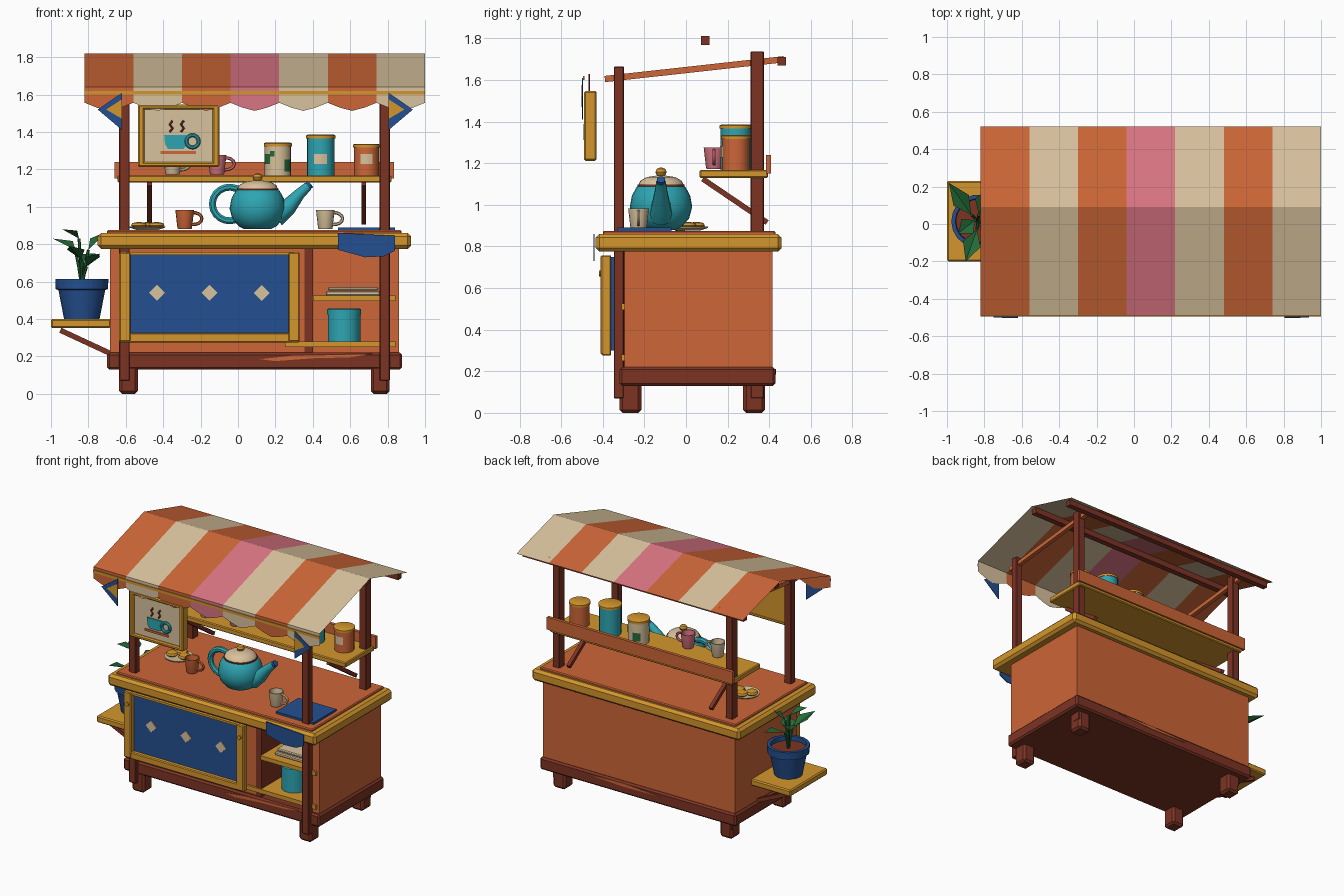
import bpy, bmesh, math
from mathutils import Vector

if "Cube" in bpy.data.objects:
    bpy.data.objects.remove(bpy.data.objects["Cube"])

def mat(name, r, g, b):
    m = bpy.data.materials.new(name)
    lin = [((c / 255 + 0.055) / 1.055) ** 2.4 for c in (r, g, b)]
    m.diffuse_color = (*lin, 1)
    m.use_nodes = True
    m.node_tree.nodes["Principled BSDF"].inputs["Base Color"].default_value = m.diffuse_color
    return m

ORANGE = mat("terracotta orange", 205, 102, 55)
CREAM = mat("cream", 217, 194, 157)
PINK = mat("rose pink", 218, 117, 130)
BROWN = mat("dark brown", 125, 52, 36)
YELLOW = mat("ochre yellow", 212, 150, 45)
BLUE = mat("deep blue", 36, 80, 145)
TEAL = mat("teal", 45, 165, 178)
GREEN = mat("leaf green", 35, 105, 55)

def finish(name, bm, mats, smooth=False, bevel=0, normals=True):
    if normals:
        bmesh.ops.recalc_face_normals(bm, faces=bm.faces)
    me = bpy.data.meshes.new(name)
    bm.to_mesh(me)
    bm.free()
    ob = bpy.data.objects.new(name, me)
    bpy.context.collection.objects.link(ob)
    for m in (mats if isinstance(mats, list) else [mats]):
        me.materials.append(m)
    if bevel:
        b = ob.modifiers.new("bevel", 'BEVEL')
        b.width, b.segments = bevel, 1
    if smooth:
        bpy.ops.object.select_all(action='DESELECT')
        ob.select_set(True)
        bpy.context.view_layer.objects.active = ob
        bpy.ops.object.shade_smooth_by_angle(angle=math.radians(40))
    return ob

def box(name, x0, x1, y0, y1, z0, z1, m, bevel=0):
    bm = bmesh.new()
    bmesh.ops.create_cube(bm, size=1)
    for v in bm.verts:
        v.co = ((x0 + x1) / 2 + v.co.x * (x1 - x0), (y0 + y1) / 2 + v.co.y * (y1 - y0),
                (z0 + z1) / 2 + v.co.z * (z1 - z0))
    return finish(name, bm, m, bevel=bevel)

def sweep(name, pts, radii, m, side=(0, 1, 0), n=8, smooth=True):
    """Tube along a planar path; n=4 gives a square beam."""
    bm, pts, side, rings = bmesh.new(), [Vector(p) for p in pts], Vector(side), []
    for i, p in enumerate(pts):
        t = (pts[min(i + 1, len(pts) - 1)] - pts[max(i - 1, 0)]).normalized()
        v = t.cross(side).normalized()
        u = v.cross(t)
        r = radii[i] if isinstance(radii, list) else radii
        rings.append([bm.verts.new(p + r * (u * math.cos(a) + v * math.sin(a)))
                      for a in [2 * math.pi * (k + 0.5) / n for k in range(n)]])
    for a, b in zip(rings, rings[1:]):
        for k in range(n):
            bm.faces.new((a[k], a[(k + 1) % n], b[(k + 1) % n], b[k]))
    bm.faces.new(rings[0])
    bm.faces.new(rings[-1])
    return finish(name, bm, m, smooth)

def beam(name, p, q, w, m, side=(1, 0, 0)):
    return sweep(name, [p, q], w * 0.7071, m, side, 4, False)

def lathe(name, loc, prof, m, n=20):
    bm, rings = bmesh.new(), []
    for r, z in prof:
        rings.append([bm.verts.new((loc[0] + r * math.cos(2 * math.pi * k / n),
                                    loc[1] + r * math.sin(2 * math.pi * k / n), loc[2] + z)) for k in range(n)])
    for a, b in zip(rings, rings[1:]):
        for k in range(n):
            bm.faces.new((a[k], a[(k + 1) % n], b[(k + 1) % n], b[k]))
    bm.faces.new(rings[0])
    bm.faces.new(rings[-1])
    return finish(name, bm, m, True)

def plate(name, xz, y, m, t=0.008):
    """Flat xz outline, front face at y."""
    bm = bmesh.new()
    f = bm.faces.new([bm.verts.new((x, y, z)) for x, z in xz])
    ext = bmesh.ops.extrude_face_region(bm, geom=[f])
    bmesh.ops.translate(bm, vec=(0, t, 0), verts=[v for v in ext["geom"] if isinstance(v, bmesh.types.BMVert)])
    return finish(name, bm, m)

def patch(name, loc, r, a0, a1, z0, z1, m):
    """Curved label on a canister."""
    bm, cols = bmesh.new(), []
    for i in range(5):
        a = math.radians(a0 + (a1 - a0) * i / 4)
        cols.append([bm.verts.new((loc[0] + r * math.cos(a), loc[1] + r * math.sin(a), loc[2] + z)) for z in (z0, z1)])
    for a, b in zip(cols, cols[1:]):
        bm.faces.new((a[0], b[0], b[1], a[1]))
    return finish(name, bm, m, True, normals=False)

def arc(cx, y, cz, rx, rz, a0, a1, n=10):
    return [(cx + rx * math.cos(math.radians(a0 + (a1 - a0) * i / n)), y,
             cz + rz * math.sin(math.radians(a0 + (a1 - a0) * i / n))) for i in range(n + 1)]

# --- Cabinet ---
box("plinth", -.70, .877, -.32, .43, .13, .22, BROWN, .012)
for x in (-.635, .71):
    for y in (-.32, .275):
        box("foot", x, x + .1, y, y + .105, 0, .15, BROWN, .015)
box("cabinet_back", -.685, .862, .395, .415, .22, .79, ORANGE)
box("cabinet_left_side", -.685, -.665, -.295, .395, .22, .79, ORANGE)
box("cabinet_right_side", .842, .862, -.295, .395, .22, .79, ORANGE)
box("cabinet_front", -.665, .36, -.295, -.275, .22, .79, ORANGE)
box("cabinet_front_strip", .76, .842, -.295, -.275, .22, .79, ORANGE)
box("divider", .355, .40, -.30, .395, .22, .79, BROWN)
box("lower_shelf", .25, .842, -.31, .395, .25, .28, YELLOW)
box("middle_shelf", .40, .842, -.31, .395, .495, .525, YELLOW)
box("counter_rim", -.75, .925, -.435, .46, .775, .86, YELLOW, .018)
box("counter_top", -.70, .875, -.40, .43, .85, .875, ORANGE, .006)
plate("worn_paint_front", [(.12, .185), (.3, .205), (.72, .215), (.6, .195), (.4, .19), (.2, .175)], -.323, ORANGE, .005)
plate("worn_paint_back", [(-.1, .19), (.2, .21), (.5, .2), (.2, .185)], .428, ORANGE, .005)

# --- Sliding door ---
box("door_panel", -.60, .30, -.375, -.345, .30, .75, BLUE)
for x in (-.635, .27):
    box("door_stile", x, x + .06, -.41, -.36, .28, .757, YELLOW, .006)
    sweep("door_peg", [(x + .03, -.40, .67), (x + .03, -.418, .67)], .015, YELLOW, (1, 0, 0))
box("door_bottom_rail", -.635, .33, -.405, -.36, .275, .325, YELLOW, .006)
box("door_top_rail", -.60, .30, -.405, -.36, .742, .757, YELLOW)
for x in (-.433, -.153, .127):
    plate("door_diamond", [(x - .043, .54), (x, .497), (x + .043, .54), (x, .583)], -.381, CREAM)

# --- Posts and roof frame ---
for x in (-.635, .757):
    box("front_post", x, x + .055, -.347, -.298, .07, 1.665, BROWN, .004)
    box("back_post", x, x + .055, .31, .375, .07, 1.738, BROWN, .004)
    beam("rafter", (x + .027, -.39, 1.605), (x + .027, .47, 1.70), .03, ORANGE)
beam("ridge_beam", (-.80, .092, 1.79), (.98, .092, 1.79), .042, BROWN, (0, 1, 0))
beam("rear_purlin", (-.80, .46, 1.69), (.98, .46, 1.69), .04, BROWN, (0, 1, 0))

# --- Striped canopy with scalloped valance ---
bm = bmesh.new()
w = 1.82 / 7
stripes = [0, 1, 0, 2, 1, 0, 1]
for i, s in enumerate(stripes):
    a, b = -.82 + i * w, -.82 + (i + 1) * w
    scallop = [(a + w * t, -.488, z) for t, z in ((0, 1.556), (.25, 1.53), (.5, 1.513), (.75, 1.53), (1, 1.556))]
    for poly in ([(a, -.488, 1.64), (b, -.488, 1.64), (b, .09, 1.82), (a, .09, 1.82)],
                 [(a, .09, 1.82), (b, .09, 1.82), (b, .52, 1.70), (a, .52, 1.70)],
                 scallop + [(b, -.488, 1.64), (a, -.488, 1.64)]):
        f = bm.faces.new([bm.verts.new(p) for p in poly])
        f.material_index = s
bmesh.ops.remove_doubles(bm, verts=bm.verts, dist=.0005)
finish("canopy", bm, [ORANGE, CREAM, PINK], normals=False)
box("valance_trim", -.82, 1.0, -.494, -.489, 1.60, 1.62, YELLOW)

# --- Corner pennants ---
for x, d in ((-.62, -1), (.805, 1)):
    plate("pennant", [(x, 1.61), (x + .13 * d, 1.52), (x, 1.41)], -.499, BLUE, .004)
    plate("pennant_inset", [(x, 1.575), (x + .085 * d, 1.52), (x, 1.47)], -.502, YELLOW, .003)

# --- Hanging sign with cup picture ---
box("sign_board", -.51, -.125, -.475, -.44, 1.23, 1.53, CREAM)
box("sign_back", -.52, -.115, -.445, -.432, 1.22, 1.54, YELLOW)
for x in (-.535, -.135):
    box("sign_side_frame", x, x + .035, -.49, -.43, 1.212, 1.548, YELLOW, .008)
for z in (1.212, 1.52):
    box("sign_rail", -.535, -.10, -.49, -.43, z, z + .028, YELLOW, .008)
for x in (-.46, -.175):
    sweep("sign_cord", [(x, -.465, 1.54), (x, -.465, 1.63)], .005, BROWN, n=6)
plate("sign_cup", [(-.375, 1.31), (-.29, 1.31), (-.27, 1.335), (-.265, 1.385), (-.395, 1.385), (-.39, 1.335)], -.483, TEAL)
sweep("sign_cup_handle", arc(-.243, -.482, 1.35, .033, .033, 0, 360, 16), .011, TEAL)
plate("sign_saucer", [(-.415, 1.283), (-.225, 1.283), (-.225, 1.298), (-.415, 1.298)], -.483, ORANGE)
for x in (-.365, -.305):
    sweep("sign_steam", [(x, -.478, 1.40), (x + .015, -.478, 1.42), (x, -.478, 1.44), (x + .015, -.478, 1.46)], .006, BROWN, n=6)

# --- Back shelf ---
box("back_shelf", -.645, .82, .065, .395, 1.13, 1.168, YELLOW, .006)
box("back_shelf_rail", -.66, .835, .385, .408, 1.15, 1.24, ORANGE)
for x in (-.473, .672):
    beam("shelf_bracket", (x, .08, 1.125), (x, .39, .915), .026, BROWN)

# --- Canisters ---
for x, r, h, m in ((.213, .07, .175, CREAM), (.442, .073, .218, TEAL), (.687, .066, .168, ORANGE)):
    loc = (x, .24, 1.168)
    lathe("canister", loc, [(r, 0), (r, h - .02)], m)
    lathe("canister_lid", loc, [(r + .005, h - .02), (r + .005, h - .004), (r - .003, h)], YELLOW)
    if m != CREAM:
        patch("canister_label", loc, r + .004, -117, -63, .06, .115, CREAM)
    else:
        for a0, a1, z0, z1 in ((-165, -125, .06, .115), (-125, -105, .1, .13), (-60, -20, .02, .085),
                               (20, 60, .07, .12), (90, 135, .03, .09)):
            patch("canister_leaf", loc, r + .003, a0, a1, z0, z1, GREEN)
lathe("stored_canister", (.567, -.16, .28), [(.087, 0), (.087, .145)], TEAL)
lathe("stored_canister_lid", (.567, -.16, .28), [(.09, .145), (.09, .172), (.082, .177)], TEAL)
box("folded_cloth", .47, .76, -.25, .0, .525, .55, CREAM, .006)
box("folded_cloth_top", .48, .75, -.24, -.01, .552, .572, CREAM, .006)

# --- Mugs ---
for x, y, z, m in ((-.285, -.12, .875, ORANGE), (.467, -.228, .875, CREAM),
                   (-.112, .135, 1.168, PINK), (-.35, .135, 1.168, CREAM)):
    lathe("mug", (x, y, z), [(.036, .005), (.039, .012), (.05, .108), (.044, .108), (.034, .02)], m, 16)
    sweep("mug_handle", arc(x + .047, y, z + .062, .045, .032, -100, 100, 8), .009, m, n=6)

# --- Teapot ---
T = (.105, -.12, .875)
lathe("teapot_body", T, [(.07, .005), (.10, .02), (.135, .06), (.15, .115), (.14, .17), (.118, .21), (.10, .222)], TEAL, 24)
lathe("teapot_collar", T, [(.112, .212), (.112, .222), (.10, .226)], BROWN, 24)
lathe("teapot_lid", T, [(.108, .222), (.10, .24), (.07, .258), (.02, .266)], CREAM, 24)
lathe("teapot_knob", T, [(.008, .26), (.022, .27), (.027, .283), (.02, .298), (.006, .304)], YELLOW, 12)
sweep("teapot_spout", [(.20, -.12, .95), (.27, -.12, 1.0), (.33, -.12, 1.07), (.375, -.12, 1.11)], [.06, .045, .03, .024], TEAL, n=10)
sweep("teapot_spout_tip", [(.374, -.12, 1.109), (.388, -.12, 1.122)], .021, BLUE, n=10)
sweep("teapot_handle", arc(-.045, -.12, 1.015, .092, .09, 50, 310, 14), .02, TEAL)

# --- Plate of biscuits ---
lathe("biscuit_plate", (-.485, .01, .875), [(.06, .002), (.095, .014), (.097, .02), (.07, .014)], CREAM)
for x, y in ((-.53, .0), (-.435, .01), (-.485, .05)):
    lathe("biscuit", (x, y, .888), [(.03, 0), (.042, .012), (.035, .025), (.01, .03)], YELLOW, 14)

# --- Blue cloth over the counter edge ---
box("counter_cloth", .535, .84, -.33, -.07, .875, .89, BLUE)
plate("cloth_drape", [(.535, .86), (.84, .845), (.84, .765), (.78, .735), (.68, .73), (.535, .77)], -.445, BLUE, .006)

# --- Side shelf and potted plant ---
box("side_shelf", -1.0, -.68, -.20, .23, .352, .40, YELLOW, .008)
for y in (-.12, .15):
    beam("side_shelf_brace", (-.95, y, .34), (-.67, y, .21), .028, BROWN, (0, 1, 0))
P = (-.835, .015, .40)
lathe("plant_pot", P, [(.095, 0), (.125, .155), (.14, .16), (.142, .215), (.12, .215), (.118, .17)], BLUE, 18)
lathe("plant_soil", P, [(.119, .165), (.117, .185)], BROWN, 18)
for base, tip in (((-.85, .02, .83), (-.94, -.05, .88)), ((-.87, .05, .77), (-.99, .22, .83)),
                  ((-.80, .0, .77), (-.72, .05, .86)), ((-.84, -.03, .72), (-.90, -.20, .79)),
                  ((-.83, .05, .71), (-.77, .20, .75)), ((-.81, -.02, .68), (-.74, -.11, .75))):
    b, t = Vector(base), Vector(tip)
    sweep("plant_stem", [(-.835, .015, .57), (b + Vector((-.835, .015, .60))) / 2, b], .008, GREEN, n=6)
    d = t - b
    s = d.cross(Vector((0, 0, 1))).normalized() * .05
    c = b + d * .45
    bm = bmesh.new()
    v = [bm.verts.new(p) for p in (b, c + s + Vector((0, 0, .02)), t, c - s + Vector((0, 0, .02)))]
    bm.faces.new((v[0], v[2], v[1]))
    bm.faces.new((v[0], v[3], v[2]))
    finish("plant_leaf", bm, GREEN)
